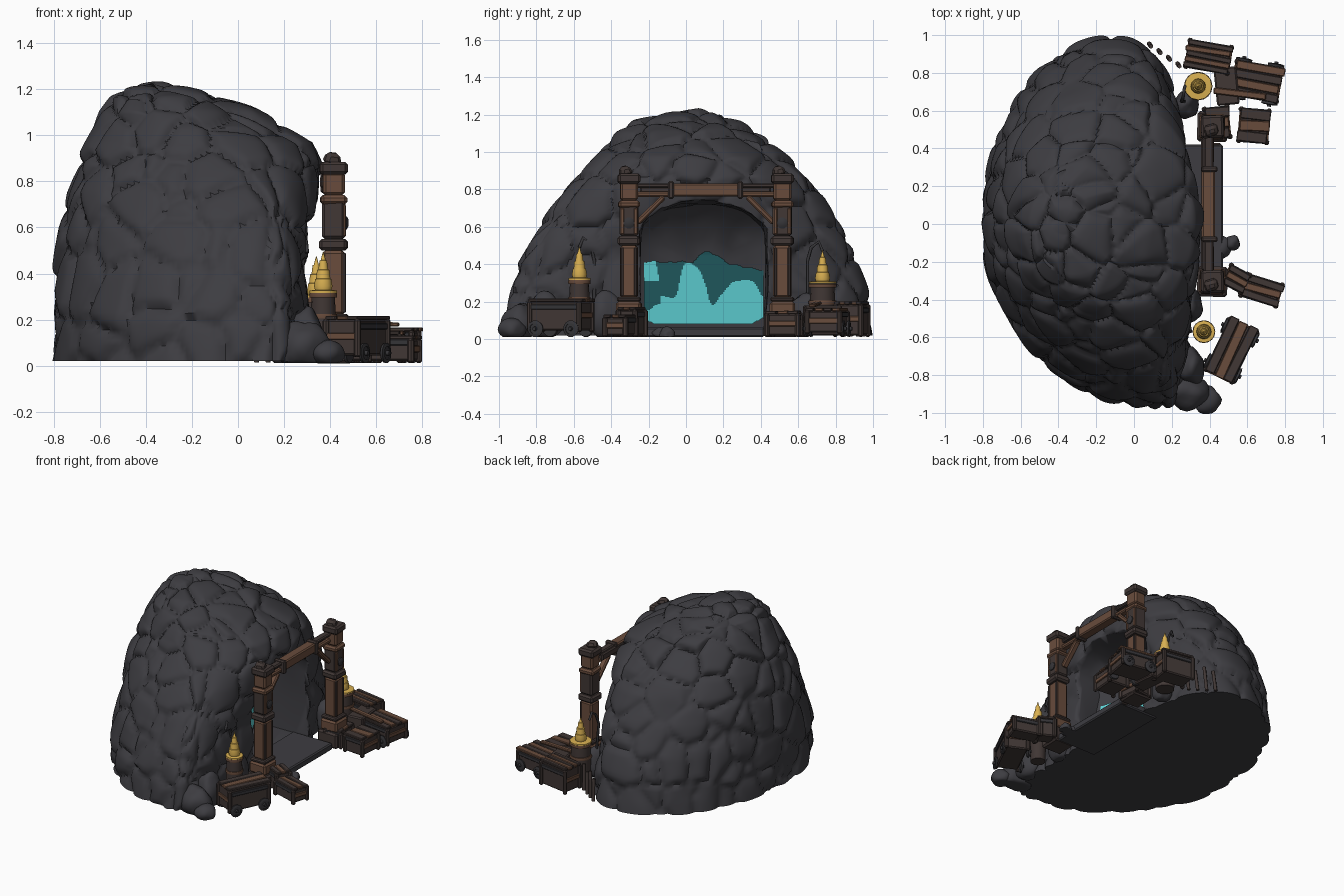
import bpy, bmesh, math, random
from mathutils import Vector, Matrix, noise

if "Cube" in bpy.data.objects:
    bpy.data.objects.remove(bpy.data.objects["Cube"])
random.seed(4)

def mat(name, r, g, b):
    m = bpy.data.materials.new(name)
    m.diffuse_color = (r, g, b, 1)
    m.use_nodes = True
    m.node_tree.nodes["Principled BSDF"].inputs["Base Color"].default_value = m.diffuse_color
    return m
ROCK = mat("dark rock", .047, .046, .053)
WOOD = mat("brown wood", .14, .072, .045)
DARK = mat("dark timber", .052, .038, .035)
IRON = mat("iron", .035, .034, .038)
GOLD = mat("gold flame", .70, .44, .085)
CYAN = mat("cyan glow", .12, .68, .70)
TEAL = mat("deep teal", .016, .11, .125)

def finish(bm, name, *mats, angle=35):
    bmesh.ops.recalc_face_normals(bm, faces=bm.faces)
    me = bpy.data.meshes.new(name)
    bm.to_mesh(me); bm.free()
    ob = bpy.data.objects.new(name, me)
    bpy.context.collection.objects.link(ob)
    for m in mats: me.materials.append(m)
    bpy.ops.object.select_all(action='DESELECT')
    ob.select_set(True); bpy.context.view_layer.objects.active = ob
    bpy.ops.object.shade_smooth_by_angle(angle=math.radians(angle))
    return ob

def box(name, loc, size, m, rot=(0, 0, 0), bev=.008, taper=1):
    bm = bmesh.new()
    bmesh.ops.create_cube(bm, size=1)
    for v in bm.verts:
        k = taper if v.co.z > 0 else 1
        v.co = Vector((v.co.x*size[0]*k, v.co.y*size[1]*k, v.co.z*size[2]))
    bmesh.ops.bevel(bm, geom=bm.edges[:], offset=min(bev, min(size)*.3), segments=1, affect='EDGES')
    R = Matrix.Rotation(rot[2], 4, 'Z') @ Matrix.Rotation(rot[1], 4, 'Y') @ Matrix.Rotation(rot[0], 4, 'X')
    bm.transform(Matrix.Translation(loc) @ R)
    return finish(bm, name, m, angle=25)

def lathe(name, loc, prof, m, n=16, axis=None):
    bm = bmesh.new()
    rings = [[bm.verts.new((r*math.cos(i*math.tau/n), r*math.sin(i*math.tau/n), z)) for i in range(n)] for r, z in prof]
    for a, b in zip(rings, rings[1:]):
        for i in range(n):
            bm.faces.new((a[i], a[(i+1) % n], b[(i+1) % n], b[i]))
    bm.faces.new(rings[0][::-1]); bm.faces.new(rings[-1])
    if axis: bm.transform(Vector(axis).to_track_quat('Z', 'Y').to_matrix().to_4x4())
    bm.transform(Matrix.Translation(loc))
    return finish(bm, name, m)

def rod(name, pts, r, m):
    cu = bpy.data.curves.new(name, 'CURVE')
    cu.dimensions = '3D'; cu.bevel_depth = r; cu.bevel_resolution = 1; cu.use_fill_caps = True
    sp = cu.splines.new('POLY'); sp.points.add(len(pts)-1)
    for p, c in zip(sp.points, pts): p.co = (*c, 1)
    cu.materials.append(m)
    bpy.context.collection.objects.link(bpy.data.objects.new(name, cu))

# --- rock mound: levels of (z, back x, front x, -y reach, +y reach)
LEV = [(.02, -.795, .30, .975, .985), (.2, -.795, .30, .955, .97), (.4, -.78, .29, .885, .91), (.6, -.76, .30, .775, .82),
       (.75, -.735, .33, .67, .735), (.86, -.70, .35, .57, .645), (.96, -.655, .31, .48, .54), (1.03, -.62, .2, .43, .46),
       (1.1, -.59, .08, .37, .37), (1.16, -.55, -.08, .28, .3), (1.195, -.49, -.22, .14, .18), (1.208, -.43, -.3, .05, .07)]
N, SUB = 240, 8
def mound_point(L, th):
    z, xb, xf, yn, yp = L
    s, c = math.sin(th), math.cos(th)
    k = min(1, max(0, (z-.5)/.6))
    f = (.63 if s > 0 else .85)*(1-k) + .5*k
    xc = xb + (xf-xb)*f
    e = 2 if c < 0 else (2.3 if s > 0 else 3.0)*(1-k) + 2*k
    x = xc + math.copysign(abs(c)**(2/e), c)*((xf-xc) if c > 0 else (xc-xb))
    return x, math.copysign(abs(s)**(2/e), s)*(yp if s > 0 else yn), z
bm = bmesh.new()
rings = []
for j in range((len(LEV)-1)*SUB+1):
    i = min(j//SUB, len(LEV)-2)
    t = j/SUB - i
    L = [a+(b-a)*t for a, b in zip(LEV[i], LEV[i+1])]
    rings.append([bm.verts.new(mound_point(L, k*math.tau/N)) for k in range(N)])
for a, b in zip(rings, rings[1:]):
    for k in range(N):
        bm.faces.new((a[k], a[(k+1) % N], b[(k+1) % N], b[k]))
bm.faces.new(rings[0][::-1])
top = bm.verts.new((-.37, .01, 1.213))
for k in range(N):
    bm.faces.new((rings[-1][k], rings[-1][(k+1) % N], top))
bm.normal_update()
base = set(rings[0])
moves = []
for v in bm.verts:   # rounded stones from a cell pattern
    q = v.co*4.5 + noise.noise_vector(v.co*3)*.15
    d, pts = noise.voronoi(q)
    bump = 1-math.exp(-7*(d[1]-d[0]))
    h = noise.noise(Vector(pts[0])*7.3)
    n = v.normal.copy()
    if v in base: n.z = 0; n.normalize()
    moves.append((v, n*(.034*bump-.018+.014*h-.02*(q.z-pts[0].z)*bump)))
for v, m in moves:
    v.co += m
    if v not in base: v.co.z = max(v.co.z, .022)
mound = finish(bm, "rock_mound", ROCK, angle=50)

# --- tunnel cutter (arch) with a slanted, domed rear wall
def arch(n=18):
    pts = [(-.25, .055), (-.265, .3)]
    pts += [(.09-.35*math.cos(a), .52+.235*math.sin(a)**.65) for a in [math.pi*i/n for i in range(n+1)]]
    return pts + [(.445, .3), (.43, .055)]
def wall(y, z):
    return .17-.5*(y+.22)-.22*(min(z, .45)-.06)+.16*(max(0, z-.45)/.3)**2
bm = bmesh.new()
rings = []
for s in range(9):
    ring = []
    for y, z in arch():
        k = 1-.05*s/8
        yy = .09+(y-.09)*k; zz = .055+(z-.055)*k
        w = 0 if s == 0 or z < .06 else .02
        yy += w*noise.noise(Vector((s*.9, y*9, z*9))); zz += w*noise.noise(Vector((s*.9+5, y*9, z*9)))
        ring.append(bm.verts.new((.7+(wall(yy, zz)-.7)*s/8, yy, zz)))
    rings.append(ring)
last = [v.co.copy() for v in rings[-1]]
for k in (.85, .7, .5, .3, .1):
    ring = []
    for c in last:
        y, z = .09+(c.y-.09)*k, .35+(c.z-.35)*k
        ring.append(bm.verts.new((wall(y, z)-.012+.012*noise.noise(Vector((y*9, z*9, 1))), y, z)))
    rings.append(ring)
m = len(rings[0])
for a, b in zip(rings, rings[1:]):
    for k in range(m):
        bm.faces.new((a[k], a[(k+1) % m], b[(k+1) % m], b[k]))
bm.faces.new(rings[0]); bm.faces.new(rings[-1][::-1])
bmesh.ops.triangulate(bm, faces=bm.faces[:])
cut = finish(bm, "tunnel_cutter", ROCK)
md = mound.modifiers.new("tunnel", 'BOOLEAN')
md.object = cut; md.operation = 'DIFFERENCE'; md.solver = 'EXACT'
bpy.context.view_layer.objects.active = mound
bpy.ops.object.modifier_apply(modifier=md.name)
bpy.data.objects.remove(cut)

# --- glowing patch on the rear wall, coloured by a wavy rule
bm = bmesh.new()
G = 80
gv = [[bm.verts.new((wall(y, z)+.008, y, z)) for z in [.075+.43*j/G for j in range(G+1)]]
      for y in [-.225+.64*i/G for i in range(G+1)]]
for i in range(G):
    for j in range(G):
        y, z = -.225+.64*(i+.5)/G, .075+.43*(j+.5)/G
        w = noise.noise(Vector((y*9, z*9, 2)))
        edge = .41+.06*math.exp(-((y-.11)/.06)**2)-.04*max(0, y-.2)/.2
        if z > edge+.03*noise.noise(Vector((y*14, 0, 7))) or z < .08+.5*max(0, abs(y-.09)-.26): continue
        f = bm.faces.new((gv[i][j], gv[i+1][j], gv[i+1][j+1], gv[i][j+1]))
        lim = .17+.06*(y > -.14)+.17*math.exp(-((y-.03)/.07)**4)+.09*math.exp(-((y-.29)/.09)**4)-.04*math.exp(-((y-.15)/.04)**2)+.05*w
        f.material_index = 0 if z < lim or (y < -.14-.2*(z-.3) and z > .31) else 1
bmesh.ops.delete(bm, geom=[v for v in bm.verts if not v.link_faces], context='VERTS')
finish(bm, "glowing_wall", CYAN, TEAL)
box("tunnel_floor", (.31, .09, .037), (.32, .66, .05), ROCK)
box("door_sill", (.435, .1, .035), (.05, .66, .04), DARK)

# --- timber gate: two posts, lintel, braces
for side, y in (("left", -.305), ("right", .515)):
    x, s = .415, (1 if y < 0 else -1)
    for nm, z0, z1, w, mt in (("foot", .01, .12, .16, DARK), ("plinth", .12, .2, .135, WOOD), ("plinth_band", .2, .225, .125, DARK),
                              ("lower_shaft", .22, .5, .095, WOOD), ("collar", .5, .55, .12, DARK), ("upper_shaft", .55, .72, .1, DARK),
                              ("upper_band", .70, .74, .115, WOOD), ("neck", .74, .84, .095, WOOD), ("cap", .83, .885, .12, DARK)):
        box(f"{side}_post_{nm}", (x, y, (z0+z1)/2), (w, w, z1-z0), mt, (0, 0, random.uniform(-.06, .06)), .012)
    box(f"{side}_post_stub", (x-.005, y-.02, .9), (.08, .07, .05), DARK, (.2, .1, .3), .015, .7)
    lathe(f"{side}_post_stud", (x+.045, y, .62), [(.03, 0), (.03, .012), (.015, .02)], IRON, 10, (1, 0, 0))
    for k in (-1, 1):
        box(f"{side}_post_strip", (x+.045, y+k*.036, .36), (.016, .016, .26), DARK, bev=.004)
        box(f"{side}_post_upper_strip", (x+.046, y+k*.036, .63), (.014, .02, .14), WOOD, bev=.004)
    box(f"{side}_brace", (.4, y+s*.115, .69), (.045, .2, .03), WOOD, (s*.78, 0, 0))
    box(f"{side}_lintel_bracket", (.4, .105-s*.185, .797), (.085, .03, .095), DARK)
    box(f"{side}_lintel_rail", (.395, y+s*.13, .82), (.05, .2, .025), DARK)
    box(f"{side}_lintel_rail_low", (.395, y+s*.13, .775), (.05, .2, .03), WOOD)
box("lintel", (.395, .105, .797), (.07, .37, .068), WOOD)
box("lintel_backing", (.375, .105, .797), (.04, .7, .05), DARK)

# --- braziers: barrel, gold rim and flame, iron hook behind
for side, x, y, z0, z1, r in (("left", .37, -.57, .03, .31, .056), ("right", .34, .73, .03, .29, .07)):
    lathe(f"{side}_barrel", (x, y, 0), [(r*.9, z0), (r, (z0+z1)/2), (r*.9, z1)], DARK)
    for z in (z1-.105, z1-.015):
        lathe(f"{side}_barrel_band", (x, y, z), [(r*1.05, 0), (r*1.08, .01), (r*1.05, .02)], WOOD)
    lathe(f"{side}_flame", (x, y, z1+.006), [(r*1.05, 0), (r*1.05, .01), (.036, .013), (.04, .03), (.035, .06), (.031, .062),
          (.027, .1), (.021, .102), (.016, .14), (.011, .142), (.001, .18)], GOLD, 12)
    s = -1 if y > 0 else 1
    rod(f"{side}_hook", [(x-.07, y+s*.08, .2), (x-.09, y+s*.08, .42), (x-.08, y+s*.06, z1+.2), (x-.075, y+s*.02, z1+.23), (x-.07, y, z1+.18)], .009, IRON)

# --- crates and carts
def crate(name, cx, cy, lx, ly, z0, z1, ang, slats=4, wheels=False):
    R = Matrix.Rotation(ang, 3, 'Z')
    P = lambda a, b, z: R @ Vector((a, b, 0)) + Vector((cx, cy, z))
    zm, h = (z0+z1)/2, z1-z0
    box(name+"_body", P(0, 0, zm-.005), (lx*.92, ly*.92, h-.02), DARK, (0, 0, ang))
    for i in range(slats):
        b = ly*((i+.5)/slats-.5)
        box(name+"_slat", P(random.uniform(-.01, .01), b, z1-.008), (lx, ly/slats*.92, .018), WOOD if i % 2 else DARK,
            (random.uniform(-.03, .03), 0, ang+random.uniform(-.04, .04)), .004)
    for sx in (-1, 1):
        for sy in (-1, 1):
            box(name+"_corner", P(sx*lx*.46, sy*ly*.46, zm-.008), (.028, .028, h-.01), DARK, (0, 0, ang))
            if wheels:
                a = R @ Vector((0, sy, 0))
                lathe(name+"_wheel", P(sx*lx*.33, sy*ly*.5, .055), [(.042, 0), (.045, .012), (.03, .016), (.03, .012), (.012, .012), (.01, .026)], IRON, 14, a)
        box(name+"_end_rail", P(sx*lx*.475, 0, zm), (.012, ly*.9, .03), WOOD, (0, 0, ang), .004)
    for sy in (-1, 1):
        box(name+"_side_rail", P(0, sy*ly*.475, z0+h*.75), (lx*.9, .012, .028), IRON, (0, 0, ang), .004)

crate("left_cart", .515, -.67, .32, .165, .04, .215, 1.12, 3, True)
crate("left_crate", .675, -.35, .21, .125, .015, .13, -.3, 3)
crate("left_small_crate", .54, -.29, .12, .11, .015, .17, -.5, 3)
crate("right_cart", .65, .755, .26, .19, .03, .165, -.17, 4, True)
crate("right_back_crate", .395, .885, .24, .15, .015, .2, -.17, 5)
crate("right_small_crate", .635, .52, .16, .18, .015, .15, -.08, 3)
crate("post_side_crate", .44, .535, .13, .17, .015, .14, .1, 3)
box("loose_plank", (.56, .69, .185), (.28, .035, .018), WOOD, (0, .05, -.12))
box("low_plank", (.49, .73, .1), (.12, .2, .16), DARK, (0, 0, .1))

# --- fallen stones and stakes beside the mound
def stone(x, y, z, r, sx=1, sy=1, sz=1):
    bm = bmesh.new()
    bmesh.ops.create_icosphere(bm, subdivisions=3, radius=r)
    for v in bm.verts:
        v.co *= 1+.25*noise.noise(v.co*1.2/r+Vector((x*9, y*9, 0)))
        v.co = Vector((x+v.co.x*sx, y+v.co.y*sy, max(.012, z+v.co.z*sz)))
    finish(bm, "loose_stone", ROCK, angle=50)
for a in ((.39, -.93, .05, .07, 1, 1, .9), (.28, -.89, .08, .1, 1.1, .9, 1.2), (.46, -.12, .03, .045, 1.2, 1.4, .7),
          (.3, -.76, .12, .1, .7, 1, 1.3), (.3, -.43, .12, .09, .7, 1, 1.5), (.28, .63, .12, .08, .8, 1, 1.6), (.52, -.1, .025, .04)):
    stone(*a)
for i in range(4):
    x = .08+i*.05
    rod("stake", [(x, .955-i*.035, .015), (x+.01, .94-i*.035, .17+.03*(i % 2))], .012, DARK)
